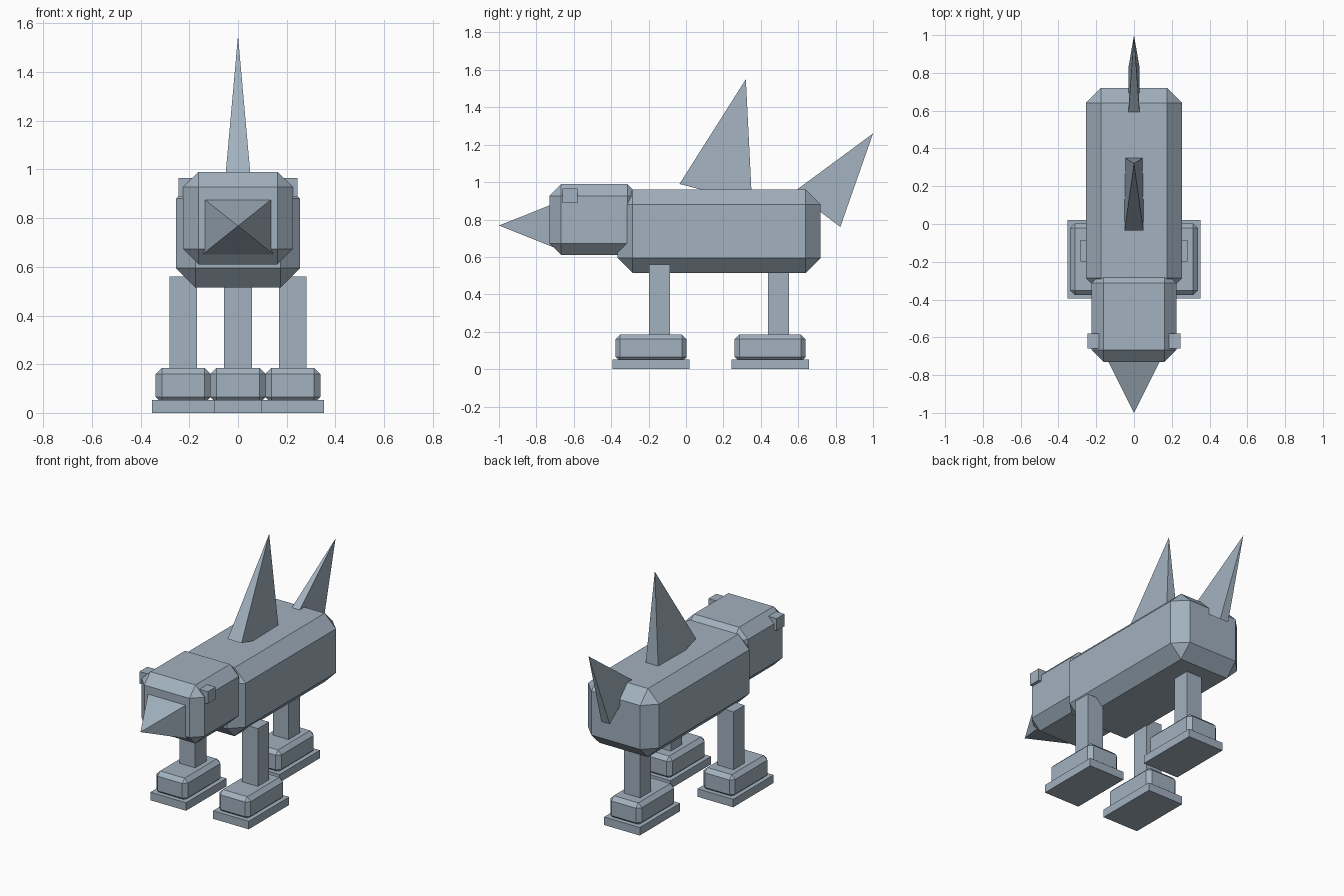
import bpy
import bmesh

if "Cube" in bpy.data.objects:
    bpy.data.objects.remove(bpy.data.objects["Cube"])

metal = bpy.data.materials.new("blue grey")
metal.diffuse_color = (0.36, 0.44, 0.52, 1)
metal.use_nodes = True
metal.node_tree.nodes["Principled BSDF"].inputs["Base Color"].default_value = metal.diffuse_color


def finish(name, bm):
    bmesh.ops.recalc_face_normals(bm, faces=bm.faces)
    mesh = bpy.data.meshes.new(name)
    bm.to_mesh(mesh)
    bm.free()
    mesh.materials.append(metal)
    obj = bpy.data.objects.new(name, mesh)
    bpy.context.collection.objects.link(obj)
    return obj


def box(name, x, y, z, chamfer=0):
    """Box from (min, max) ranges, optionally with flat chamfers."""
    bm = bmesh.new()
    bmesh.ops.create_cube(bm, size=1)
    for v in bm.verts:
        for i, (low, high) in enumerate((x, y, z)):
            v.co[i] = low if v.co[i] < 0 else high
    obj = finish(name, bm)
    if chamfer:
        mod = obj.modifiers.new("chamfer", 'BEVEL')
        mod.width = chamfer
        mod.segments = 1
        mod.limit_method = 'NONE'
    return obj


def pyramid(name, half_x, start, end, tip):
    """Four-sided spike; start, end and tip are (y, z) points."""
    bm = bmesh.new()
    base = [bm.verts.new((sx * half_x, *p))
            for sx, p in ((-1, start), (1, start), (1, end), (-1, end))]
    apex = bm.verts.new((0, *tip))
    bm.faces.new(base)
    for i in range(4):
        bm.faces.new((base[i], base[(i + 1) % 4], apex))
    return finish(name, bm)


# Body and head
box("body", (-0.255, 0.255), (-0.365, 0.72), (0.515, 0.96), 0.08)
box("head", (-0.225, 0.225), (-0.73, -0.25), (0.61, 0.99), 0.063)

# Snout, back fin and tail
pyramid("snout", 0.16, (-0.68, 0.64), (-0.68, 0.895), (-1.0, 0.768))
pyramid("back_fin", 0.05, (-0.035, 0.99), (0.353, 0.89), (0.32, 1.55))
pyramid("tail", 0.03, (0.577, 0.948), (0.825, 0.76), (1.0, 1.26))

# Eyes
for side, label in ((-1, "left"), (1, "right")):
    xs = sorted((side * 0.165, side * 0.245))
    box(label + "_eye", xs, (-0.66, -0.58), (0.887, 0.966))

# Two front legs and one central rear leg, each with a foot and a sole
for label, cx, cy in (("left_front", -0.225, -0.142),
                      ("right_front", 0.225, -0.142),
                      ("rear", 0.0, 0.495)):
    box(label + "_leg", (cx - 0.057, cx + 0.057), (cy - 0.057, cy + 0.057), (0.15, 0.56))
    fy = cy - 0.045
    box(label + "_foot", (cx - 0.113, cx + 0.113), (fy - 0.19, fy + 0.19), (0.04, 0.185), 0.025)
    box(label + "_sole", (cx - 0.128, cx + 0.128), (fy - 0.207, fy + 0.207), (0.0, 0.052))
